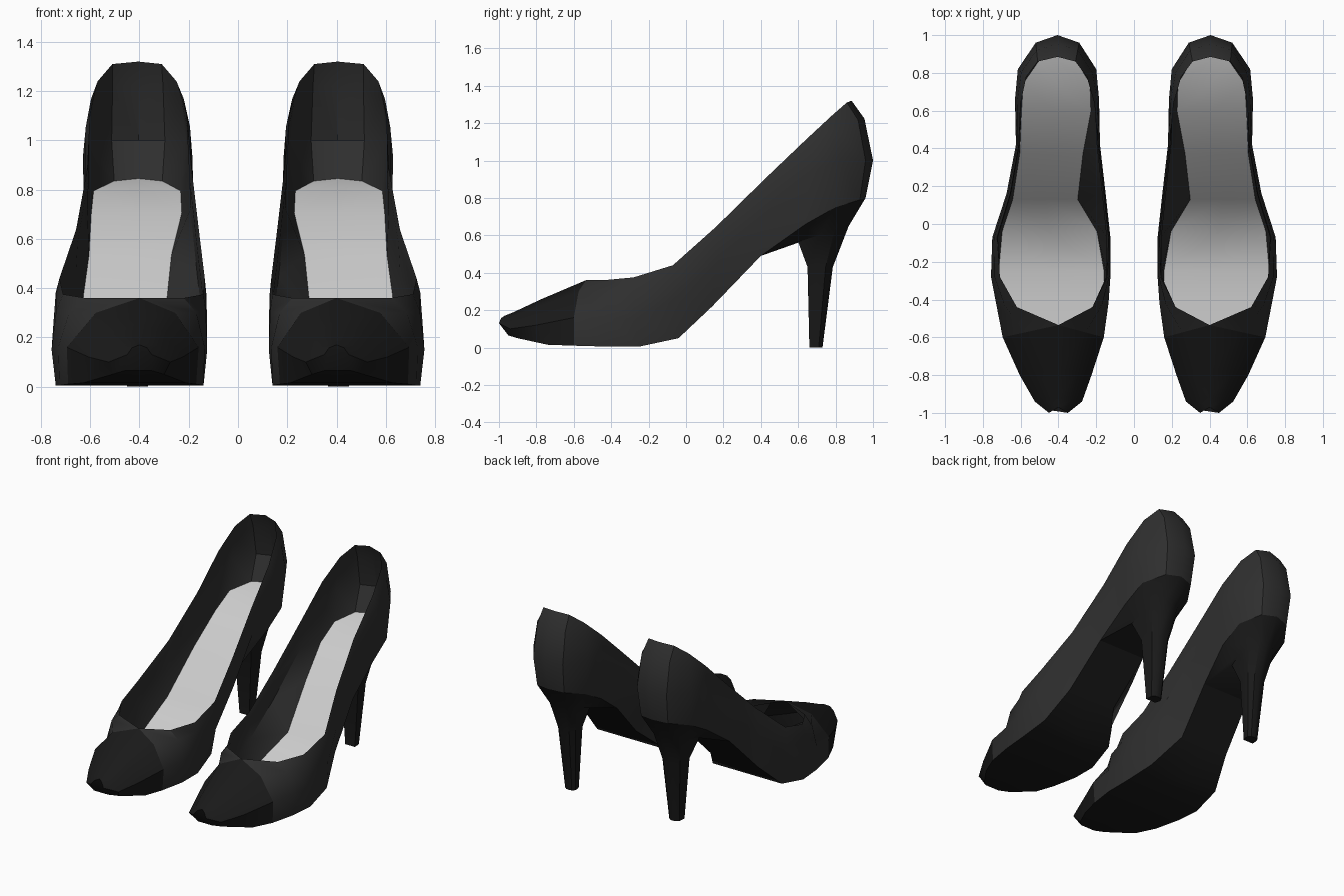
import bpy, bmesh, math
from mathutils import Vector

if "Cube" in bpy.data.objects:
    bpy.data.objects.remove(bpy.data.objects["Cube"])

# Guide lines of one shoe, toe to heel: (y, inner x, outer x, z)
RIM = [(-.97, .4, .4, .17), (-.92, .4, .4, .19), (-.77, .4, .4, .26), (-.535, .4, .4, .36),
       (-.44, .22, .62, .36), (-.28, .14, .71, .375), (-.07, .135, .725, .44), (.16, .16, .655, .645),
       (.42, .19, .61, .90), (.64, .21, .60, 1.11), (.78, .25, .57, 1.24), (.86, .31, .51, 1.31),
       (.885, .405, .405, 1.32)]
SIDE = [(-1, .35, .45, .13), (-.94, .275, .525, .10), (-.80, .225, .605, .12), (-.60, .16, .695, .16),
        (-.42, .135, .73, .16), (-.28, .125, .757, .15), (-.07, .125, .75, .25), (.16, .15, .675, .45),
        (.42, .18, .625, .72), (.66, .185, .63, .93), (.82, .20, .615, 1), (.96, .29, .52, 1),
        (1, .405, .405, 1)]
EDGE = [(-.95, .35, .46, .065), (-.90, .30, .51, .05), (-.74, .21, .63, .015), (-.60, .17, .69, .01),
        (-.42, .14, .725, .005), (-.25, .14, .74, 0.005), (-.04, .18, .72, .05), (.14, .29, .66, .22),
        (.40, .26, .62, .49), (.64, .215, .61, .66), (.80, .22, .60, .75), (.93, .30, .51, .79),
        (.96, .405, .405, .80)]


def pt(line, i, s):
    y, a, b, z = line[i]
    return Vector((b if s else a, y, z))


def material(name, v):
    m = bpy.data.materials.new(name)
    m.diffuse_color = (v, v, v, 1)
    m.use_nodes = True
    m.node_tree.nodes["Principled BSDF"].inputs["Base Color"].default_value = m.diffuse_color
    return m


def build(name, grids, mat, ngons=()):
    """Skin grids of points, weld them, and mirror to make the pair."""
    bm = bmesh.new()
    for rows in grids:
        v = [[bm.verts.new(p) for p in r] for r in rows]
        for a, b in zip(v, v[1:]):
            for j in range(len(a) - 1):
                bm.faces.new((a[j], a[j + 1], b[j + 1], b[j]))
    for pts in ngons:
        bm.faces.new([bm.verts.new(p) for p in pts])
    bmesh.ops.remove_doubles(bm, verts=bm.verts, dist=.001)
    bmesh.ops.recalc_face_normals(bm, faces=bm.faces)
    me = bpy.data.meshes.new(name)
    bm.to_mesh(me)
    bm.free()
    me.materials.append(mat)
    ob = bpy.data.objects.new(name, me)
    bpy.context.collection.objects.link(ob)
    bpy.ops.object.select_all(action='DESELECT')
    ob.select_set(True)
    bpy.context.view_layer.objects.active = ob
    bpy.ops.object.shade_smooth_by_angle(angle=math.radians(35))
    ob.modifiers.new("pair", 'MIRROR').use_mirror_merge = False
    return ob


def wall(i, s):
    a, c, d = (pt(g, i, s) for g in (RIM, SIDE, EDGE))
    b = Vector((a.x + (c.x - a.x) * .6, a.y + (c.y - a.y) * .6, a.z + (c.z - a.z) * .3))
    return [a, b, c, d]


def insole_pt(i, s):
    p = pt(EDGE, i, s)
    p.x += (.405 - p.x) * .07
    p.y *= .93 if p.y > 0 else 1
    p.z += .045
    return p


def lining(i, s):
    a, b, c, d = wall(i, s)
    mids = [Vector((p.x + (.405 - p.x) * .06, p.y - (.025 if i > 9 else 0), p.z)) for p in (b, c)]
    return [a] + mids + [insole_pt(i, s)]


leather = material("leather", .028)
dark = material("dark_leather", .01)
pale = material("pale_lining", .6)
last = len(RIM) - 1

# Upper, toe cap and inner lining
build("upper", [[wall(i, s) for i in range(3, last + 1)] for s in (0, 1)], leather)
build("toe_cap", [[wall(i, s) for i in range(4)] for s in (0, 1)], dark,
      [wall(0, 0) + wall(0, 1)[:0:-1]])
build("lining", [[lining(i, s) for i in range(3, last + 1)] for s in (0, 1)], leather)


# Insole and outsole
def across(f, n0, n1):
    return [[f(i, 0), (f(i, 0) + f(i, 1)) / 2, f(i, 1)] for i in range(n0, n1)]


ob = build("insole", [across(insole_pt, 2, last + 1)], pale)
for p in ob.data.polygons:      # face up
    if p.normal.z < 0:
        p.flip()
build("outsole", [across(lambda i, s: pt(EDGE, i, s), 0, 9)], dark)

# Heel: seat outline tapering down to a slim stem
seat = [pt(EDGE, i, 0) for i in range(8, last + 1)] + [pt(EDGE, i, 1) for i in range(last - 1, 7, -1)]
rings = [seat]
for y0, z0, y1, z1, w in ((.60, .565, .87, .65, .55), (.65, .43, .785, .43, .36), (.66, 0, .73, 0, .21)):
    ring = []
    for p in seat:
        t = (p.y - .40) / .56
        ring.append(Vector((.405 + (p.x - .405) * w, y0 + (y1 - y0) * t, z0 + (z1 - z0) * t)))
    rings.append(ring)
build("heel", [[r + r[:1] for r in rings]], dark, [rings[-1]])
